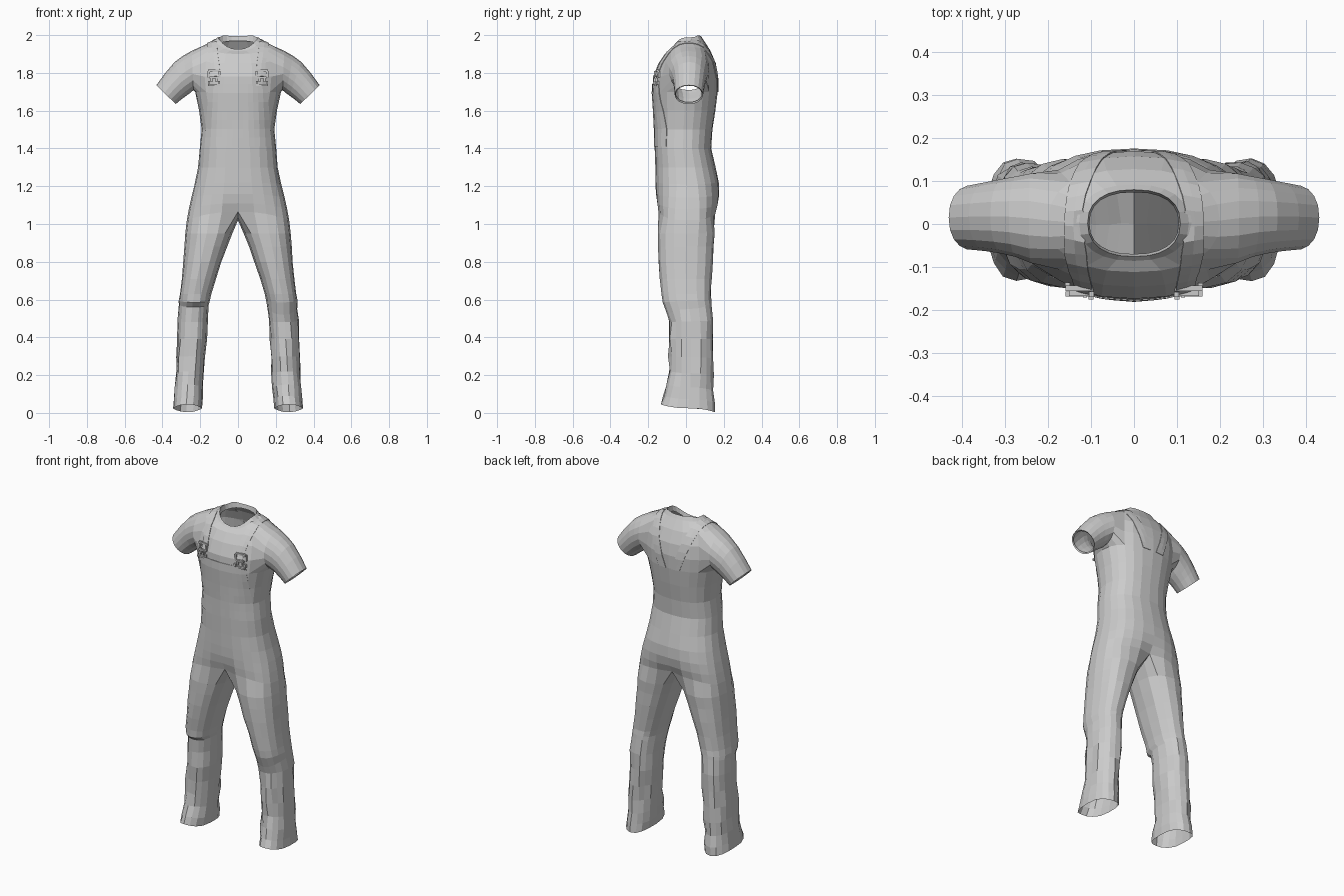
import bpy, bmesh, math, random
from mathutils import Vector
from mathutils.bvhtree import BVHTree

if "Cube" in bpy.data.objects:
    bpy.data.objects.remove(bpy.data.objects["Cube"])

random.seed(4)
N = 24


def sup(t, p):
    return math.copysign(abs(t) ** p, t)


def finish(bm, name, thickness=0):
    me = bpy.data.meshes.new(name)
    bmesh.ops.recalc_face_normals(bm, faces=bm.faces)
    bm.to_mesh(me)
    ob = bpy.data.objects.new(name, me)
    bpy.context.collection.objects.link(ob)
    if thickness:
        mod = ob.modifiers.new("thickness", 'SOLIDIFY')
        mod.thickness = thickness
        mod.offset = 0
    return ob


def oval(bm, a, cx, hw, yf, yb, zf, zs, zb, jit=0.0, p=.85):
    """Vertex on a lopsided oval; height varies from side to front/back."""
    c, s = math.cos(a), math.sin(a)
    cy, hy = (yf + yb) / 2, (yb - yf) / 2
    z = zs + ((zf if s < 0 else zb) - zs) * s * s
    r = 1 + random.uniform(-jit, jit)
    return bm.verts.new((cx + hw * r * sup(c, .85), cy + hy * r * sup(s, p), z))


def bridge(bm, a, b):
    n = len(a)
    for i in range(n):
        j = (i + 1) % n
        bm.faces.new((a[i], a[j], b[j], b[i]))


bm = bmesh.new()

# Torso rings: z front, z side, z back, half width, y front, y back
torso = [
    (1.065, 1.02, 1.055, .271, -.149, .158),
    (1.11, 1.08, 1.10, .260, -.155, .170),
    (1.16, 1.14, 1.155, .247, -.159, .176),
    (1.22, 1.21, 1.22, .230, -.162, .173),
    (1.30, 1.30, 1.30, .211, -.163, .156),
    (1.40, 1.40, 1.40, .203, -.165, .133),
    (1.50, 1.50, 1.50, .192, -.166, .140),
    (1.60, 1.60, 1.60, .205, -.171, .155),
    (1.70, 1.70, 1.70, .228, -.178, .167),
    (1.78, 1.78, 1.78, .237, -.174, .170),
    (1.85, 1.87, 1.85, .228, -.146, .158),
    (1.90, 1.937, 1.92, .200, -.112, .128),
    (1.915, 1.972, 1.975, .128, -.086, .092),
    (1.925, 1.988, 1.995, .108, -.076, .080),
    (1.90, 1.955, 1.97, .104, -.070, .074),
]
rows = []
for r, (zf, zs, zb, hw, yf, yb) in enumerate(torso):
    p = (.62, .68, .75, .8)[r] if r < 4 else .85   # squarer at the hips
    rows.append([oval(bm, 2 * math.pi * i / N, 0, hw, yf, yb, zf, zs, zb,
                      .006 if 2 < r < 9 else 0, p) for i in range(N)])
# Centre groove towards the crotch
for r, k in ((0, .86), (1, .95)):
    for i in (6, 18):
        rows[r][i].co.y *= k
# Neckline peaks just ahead of its back edge
for i in (3, 4, 8, 9):
    rows[13][i].co.z = 1.998
LO, HI = 8, 11
side_cols = {21, 22, 23, 0, 1, 2, 9, 10, 11, 12, 13, 14}
for r in range(len(rows) - 1):
    for i in range(N):
        if LO <= r < HI and i in side_cols:
            continue  # armhole
        j = (i + 1) % N
        bm.faces.new((rows[r][i], rows[r][j], rows[r + 1][j], rows[r + 1][i]))

# Sleeves: top x, z; bottom x, z; y front, y back
sleeve = [
    (.245, 1.917, .236, 1.708, -.092, .119),
    (.292, 1.890, .254, 1.693, -.078, .112),
    (.335, 1.858, .272, 1.680, -.070, .106),
    (.385, 1.80, .297, 1.662, -.064, .098),
    (.432, 1.735, .33, 1.635, -.060, .090),
    (.422, 1.732, .332, 1.645, -.053, .083),
]
for s in (1, -1):
    col = (lambda k: k % N) if s > 0 else (lambda k: (12 - k) % N)
    loop = [rows[LO][col(k)] for k in range(0, 4)]
    loop += [rows[r][col(3)] for r in range(LO + 1, HI)]
    loop += [rows[HI][col(k)] for k in range(3, -4, -1)]
    loop += [rows[r][col(-3)] for r in range(HI - 1, LO, -1)]
    loop += [rows[LO][col(k)] for k in (-3, -2, -1)]
    n = len(loop)
    for tx, tz, bx, bz, yf, yb in sleeve:
        ring = []
        for k in range(n):
            a = 2 * math.pi * k / n - math.pi / 2
            t = (math.sin(a) + 1) / 2
            y = (yf + yb) / 2 + (yb - yf) / 2 * sup(math.cos(a), .9)
            ring.append(bm.verts.new((s * (bx + (tx - bx) * t), y, bz + (tz - bz) * t)))
        bridge(bm, loop, ring)
        loop = ring

# Crotch strip shared by both legs
crotch = [bm.verts.new((0, y, z)) for y, z in ((.085, 1.03), (.0, 1.02), (-.08, 1.035))]

# Legs: z front, z back, x inner, x outer, y front, y back, wrinkle
legs = [
    (.95, .95, .030, .279, -.149, .152, 0),
    (.88, .88, .058, .284, -.148, .146, .01),
    (.80, .80, .087, .290, -.145, .141, .015),
    (.71, .71, .118, .298, -.137, .135, .02),
    (.63, .63, .142, .308, -.128, .131, .02),
    (.585, .60, .150, .314, -.122, .133, .02),
    (.560, .58, .156, .314, -.096, .135, .02),
    (.48, .49, .163, .320, -.088, .142, .05),
    (.39, .39, .167, .324, -.090, .143, .06),
    (.30, .29, .174, .328, -.088, .141, .07),
    (.22, .20, .180, .332, -.090, .140, .07),
    (.15, .12, .183, .336, -.098, .143, .06),
    (.09, .055, .186, .340, -.118, .148, .04),
    (.045, .004, .190, .345, -.132, .154, .02),
]
for s in (1, -1):
    loop = [rows[0][(k if s > 0 else 12 - k) % N] for k in range(-6, 7)] + crotch
    for zf, zb, xi, xo, yf, yb, jit in legs:
        if s > 0 and zf == .560:
            zf, yf = .52, -.10  # softer knee fold on this side
        ring = []
        for k in range(16):
            deg = -130 + 260 * k / 12 if k <= 12 else 130 + 25 * (k - 12)
            v = oval(bm, math.radians(deg), (xi + xo) / 2, (xo - xi) / 2,
                     yf, yb, zf, (zf + zb) / 2, zb, jit)
            v.co.x *= s
            ring.append(v)
        bridge(bm, loop, ring)
        loop = ring

body = finish(bm, "overalls_and_shirt")
tree = BVHTree.FromBMesh(bm)


def front_y(x, z):
    return tree.ray_cast(Vector((x, -1, z)), Vector((0, 1, 0)))[0].y


def grid_faces(g, pts):
    vs = [[g.verts.new(p) for p in row] for row in pts]
    for a, b in zip(vs, vs[1:]):
        for i in range(len(a) - 1):
            g.faces.new((a[i], a[i + 1], b[i + 1], b[i]))


# Bib panel lying on the chest
g = bmesh.new()
pts = []
for r in range(8):
    z = 1.74 - .33 * r / 7
    w = .155 + .02 * r / 7
    xs = [w * (2 * i / 12 - 1) for i in range(13)]
    pts.append([(x, front_y(x, z) - .002, z) for x in xs])
grid_faces(g, pts)
finish(g, "bib_panel", .003)

# Shoulder straps draped over the body
path = [(.125, -.18, 1.79), (.13, -.15, 1.86), (.135, -.10, 1.91), (.14, -.04, 1.96),
        (.14, .03, 1.97), (.125, .09, 1.94), (.10, .14, 1.86), (.07, .165, 1.77),
        (.045, .17, 1.70)]
for s, side in ((1, "left"), (-1, "right")):
    g = bmesh.new()
    pts = []
    for i in range(2 * len(path) - 1):
        p = (Vector(path[i // 2]) + Vector(path[(i + 1) // 2])) / 2
        row = []
        for off in (-.027, 0, .027):
            q = Vector((s * (p.x + off), p.y, p.z))
            hit, nor, _, _ = tree.find_nearest(q)
            if nor.dot(hit - Vector((0, 0, 1.75))) < 0:
                nor = -nor
            row.append(hit + nor * .003)
        pts.append(row)
    grid_faces(g, pts)
    finish(g, side + "_strap", .003)

# Buckles: frame bars, waist and lower loop (dx, z, width, height)
bars = [(0, 1.812, .066, .012), (-.028, 1.793, .011, .036), (.028, 1.793, .011, .036),
        (0, 1.776, .05, .010), (-.013, 1.762, .009, .022), (.013, 1.762, .009, .022),
        (-.027, 1.748, .012, .018), (.027, 1.748, .012, .018), (0, 1.736, .066, .010)]
for s, side in ((1, "left"), (-1, "right")):
    g = bmesh.new()
    for dx, z, w, h in bars:
        x = s * .127 + dx
        res = bmesh.ops.create_cube(g, size=1)
        bmesh.ops.scale(g, vec=(w, .012, h), verts=res["verts"])
        bmesh.ops.translate(g, vec=(x, front_y(x, z) - .006, z), verts=res["verts"])
    finish(g, side + "_buckle")
